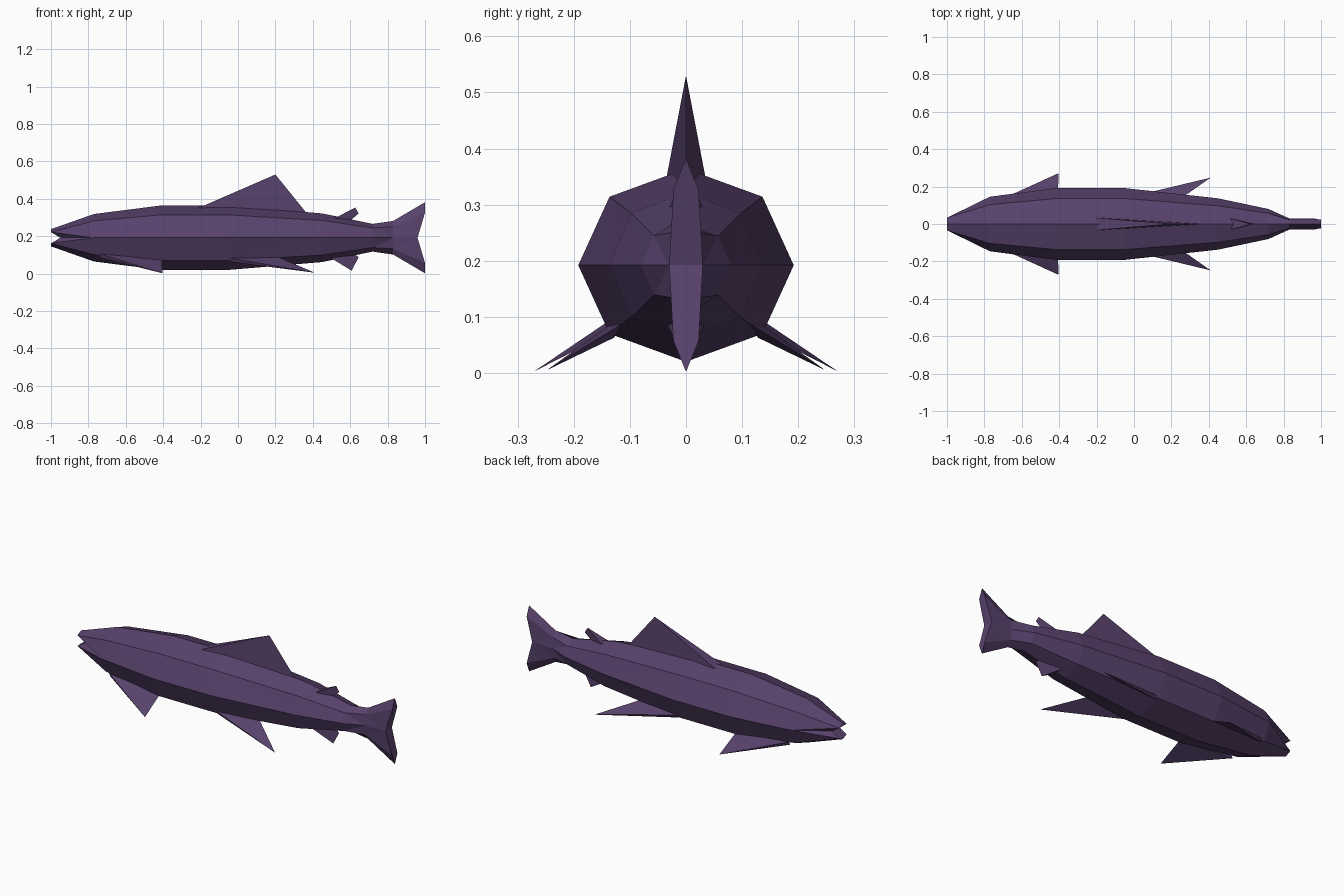
import bpy
import bmesh

cube = bpy.data.objects.get("Cube")
if cube:
    bpy.data.objects.remove(cube)

AXIS_Z = 0.192

purple = bpy.data.materials.new("dusky purple")
purple.use_nodes = True
colour = (0.098, 0.054, 0.15, 1)
purple.diffuse_color = colour
purple.node_tree.nodes["Principled BSDF"].inputs["Base Color"].default_value = colour


def add_object(name, points, faces):
    """Flat-shaded mesh with outward normals."""
    bm = bmesh.new()
    verts = [bm.verts.new(p) for p in points]
    for face in faces:
        bm.faces.new([verts[i] for i in face])
    bmesh.ops.recalc_face_normals(bm, faces=bm.faces[:])
    mesh = bpy.data.meshes.new(name)
    bm.to_mesh(mesh)
    bm.free()
    mesh.materials.append(purple)
    obj = bpy.data.objects.new(name, mesh)
    bpy.context.collection.objects.link(obj)
    return obj


def ring(x, mid_x, half_y, half_z, corner_y=0.71, corner_z=0.71):
    """Eight-sided cross-section, starting at the top."""
    cy, cz = half_y * corner_y, half_z * corner_z
    section = [(x, 0, half_z), (x, cy, cz), (mid_x, half_y, 0), (x, cy, -cz),
               (x, 0, -half_z), (x, -cy, -cz), (mid_x, -half_y, 0), (x, -cy, cz)]
    return [(px, py, pz + AXIS_Z) for px, py, pz in section]


# Body, with the open mouth at one end and the forked tail at the other
rings = [
    ring(-1, -0.95, 0.032, 0.046, 1.05, 0.65),
    ring(-0.77, -0.77, 0.146, 0.127),
    ring(-0.415, -0.415, 0.192, 0.172),
    ring(-0.05, -0.05, 0.192, 0.172),
    ring(0.45, 0.45, 0.137, 0.13),
    ring(0.72, 0.72, 0.08, 0.074),
    ring(0.83, 0.83, 0.03, 0.09, 0.75, 0.65),
    ring(1, 0.96, 0.03, 0.19, 0.75, 0.71),
]
points = [p for r in rings for p in r]
faces = []
for s in range(len(rings) - 1):
    a, b = s * 8, s * 8 + 8
    for i in range(8):
        j = (i + 1) % 8
        if i in (0, 3, 4, 7):
            faces.append((a + i, a + j, b + j, b + i))
        else:
            # side strips fold from the corner edge to the middle edge
            corner, mid = (i, j) if j in (2, 6) else (j, i)
            faces.append((a + corner, a + mid, b + mid))
            faces.append((a + corner, b + mid, b + corner))
for start in (0, len(points) - 8):
    faces.append([start + i for i in (6, 7, 0, 1, 2)])
    faces.append([start + i for i in (2, 3, 4, 5, 6)])
add_object("fish_body", points, faces)


def wedge_fin(name, front_a, front_b, outline):
    """Fin with a thick leading edge that thins to a knife edge at the back."""
    n = len(outline)
    pts = [front_a, front_b] + outline
    back = list(range(2, n + 2))
    add_object(name, pts, [[0] + back, [1] + back, (0, 1, 2), (0, 1, n + 1)])


# Fins on the centre line
wedge_fin("dorsal_fin", (-0.21, -0.034, 0.352), (-0.21, 0.034, 0.352),
          [(0.2, 0, 0.53), (0.37, 0, 0.32)])
wedge_fin("rear_top_fin", (0.515, -0.03, 0.296), (0.515, 0.03, 0.296),
          [(0.627, 0, 0.353), (0.645, 0, 0.322), (0.59, 0, 0.275)])
wedge_fin("rear_bottom_fin", (0.49, -0.034, 0.088), (0.49, 0.034, 0.088),
          [(0.607, 0, 0.016), (0.645, 0, 0.087), (0.6, 0, 0.125)])

# Paired fins on the lower corner edges
for side, label in ((1, "left"), (-1, "right")):
    wedge_fin("pectoral_fin_" + label,
              (-0.74, side * 0.108, 0.086), (-0.74, side * 0.118, 0.106),
              [(-0.403, side * 0.272, 0.002), (-0.408, side * 0.13, 0.075)])
    wedge_fin("pelvic_fin_" + label,
              (-0.04, side * 0.128, 0.063), (-0.04, side * 0.14, 0.083),
              [(0.41, side * 0.248, 0.005), (0.22, side * 0.115, 0.087)])
